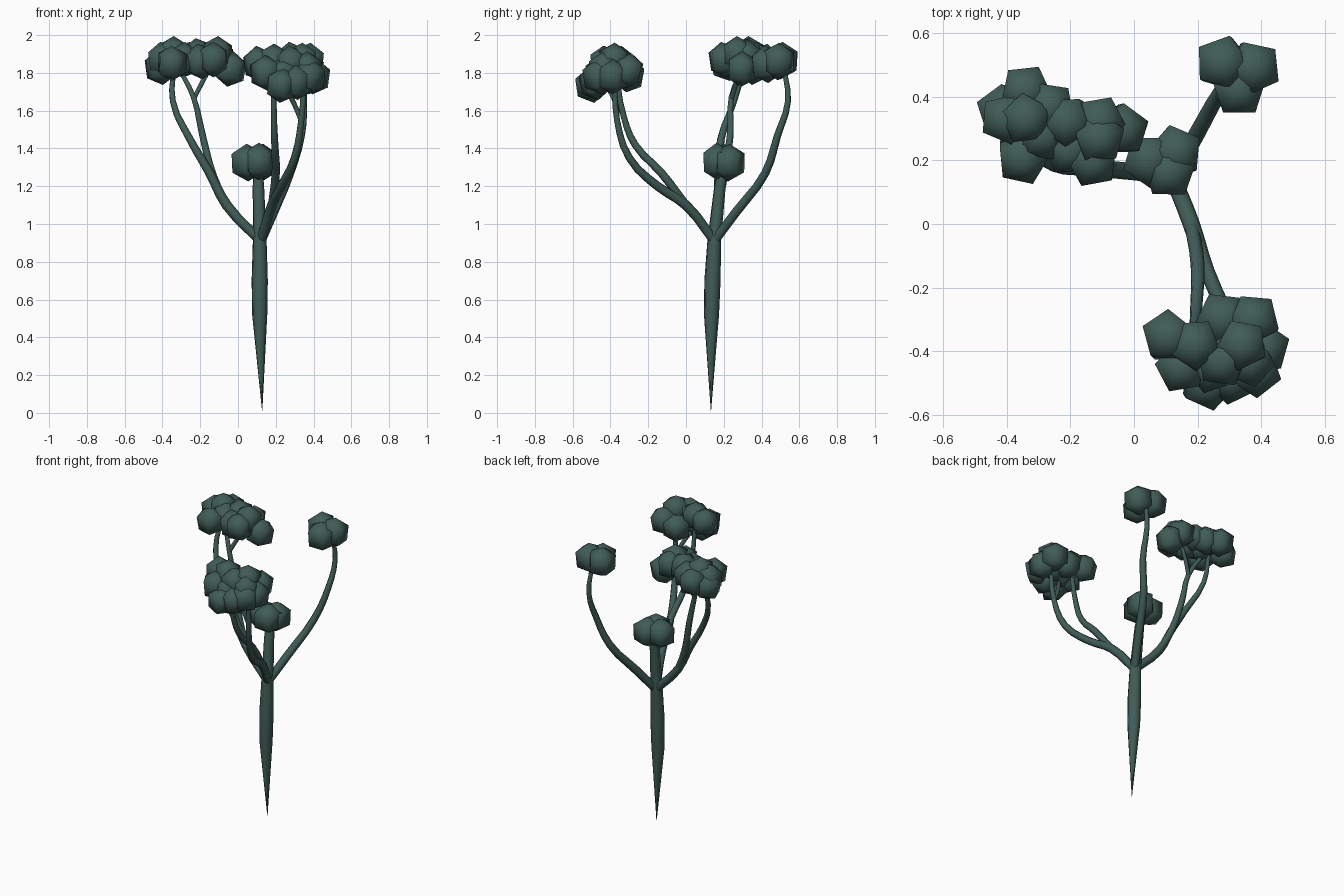
import bpy, bmesh, math, random
from mathutils import Matrix, Vector

cube = bpy.data.objects.get("Cube")
if cube:
    bpy.data.objects.remove(cube, do_unlink=True)
random.seed(4)

# Single colour
green = bpy.data.materials.new("dark grey green")
green.use_nodes = True
colour = (0.052, 0.108, 0.094, 1)
green.diffuse_color = colour
green.node_tree.nodes["Principled BSDF"].inputs["Base Color"].default_value = colour


def stalk(name, points, kind='BEZIER'):
    """Tapered eight-sided tube through (x, y, z, radius) points."""
    curve = bpy.data.curves.new(name, 'CURVE')
    curve.dimensions = '3D'
    curve.bevel_depth = 1
    curve.bevel_resolution = 2
    curve.resolution_u = 3
    curve.use_fill_caps = True
    spline = curve.splines.new(kind)
    knots = spline.bezier_points if kind == 'BEZIER' else spline.points
    knots.add(len(points) - 1)
    for knot, (x, y, z, r) in zip(knots, points):
        knot.radius = r
        if kind == 'BEZIER':
            knot.co = (x, y, z)
            knot.handle_left_type = knot.handle_right_type = 'AUTO'
        else:
            knot.co = (x, y, z, 1)
    curve.materials.append(green)
    obj = bpy.data.objects.new(name, curve)
    bpy.context.collection.objects.link(obj)
    bpy.ops.object.select_all(action='DESELECT')
    obj.select_set(True)
    bpy.context.view_layer.objects.active = obj
    bpy.ops.object.convert(target='MESH')
    bpy.ops.object.shade_smooth_by_angle(angle=math.radians(60))


def cluster(name, centres, size=0.1, upright=0.5):
    """Group of five-sided buds, leaning a little away from the middle."""
    bm = bmesh.new()
    middle = sum((Vector(c) for c in centres), Vector()) / len(centres)
    for c in centres:
        out = Vector(c) - middle
        lean = Vector((out.x, out.y, upright))
        turn = Vector((0, 0, 1)).rotation_difference(lean).to_matrix().to_4x4()
        spin = Matrix.Rotation(random.uniform(0, math.tau), 4, 'Z')
        bmesh.ops.create_uvsphere(bm, u_segments=5, v_segments=3, radius=size,
                                  matrix=Matrix.Translation(c) @ turn @ spin)
    for f in bm.faces:
        f.smooth = True
    mesh = bpy.data.meshes.new(name)
    bm.to_mesh(mesh)
    bm.free()
    mesh.materials.append(green)
    bpy.context.collection.objects.link(bpy.data.objects.new(name, mesh))


# Tapering root and central stem
stalk("trunk", [(.128, .132, .012, .001), (.115, .135, .52, .041), (.115, .14, .7, .044),
                (.115, .15, .92, .037), (.108, .18, 1.2, .031), (.105, .2, 1.3, .025)], 'POLY')

# Side branches
stalk("right_outer_branch", [(.12, .15, .91, .026), (-.06, .17, 1.1, .027), (-.15, .175, 1.27, .024),
                             (-.255, .185, 1.45, .02), (-.345, .255, 1.65, .016), (-.34, .31, 1.83, .013)])
stalk("right_inner_branch", [(-.06, .17, 1.1, .022), (-.13, .2, 1.25, .022), (-.19, .235, 1.48, .019),
                             (-.235, .24, 1.67, .015), (-.31, .3, 1.82, .012)])
stalk("right_twig", [(-.235, .24, 1.66, .013), (-.2, .26, 1.73, .013), (-.14, .28, 1.84, .012)])
stalk("back_branch", [(.12, .15, .91, .026), (.19, .27, 1.07, .026), (.275, .42, 1.27, .023),
                      (.335, .485, 1.47, .02), (.35, .54, 1.65, .016), (.34, .52, 1.82, .013)])
stalk("front_outer_branch", [(.12, .15, .91, .026), (.18, 0, 1.1, .027), (.23, -.15, 1.2, .024),
                             (.3, -.3, 1.35, .021), (.335, -.365, 1.55, .017), (.35, -.38, 1.77, .014)])
stalk("front_inner_branch", [(.18, 0, 1.1, .022), (.2, -.13, 1.27, .022), (.195, -.27, 1.42, .019),
                             (.19, -.33, 1.57, .016), (.19, -.37, 1.8, .013)])
stalk("front_twig", [(.335, -.365, 1.55, .014), (.3, -.37, 1.63, .013), (.24, -.43, 1.75, .012)])

# Bud clusters
cluster("centre_buds", [(.13, .225, 1.325), (.05, .2, 1.325), (.11, .165, 1.33)], upright=1)
cluster("back_buds", [(.28, .505, 1.865), (.375, .49, 1.86), (.33, .425, 1.845)])
cluster("right_outer_buds", [(-.34, .415, 1.86), (-.41, .355, 1.83), (-.35, .21, 1.85), (-.34, .33, 1.9),
                             (-.4, .33, 1.87), (-.27, .365, 1.87), (-.29, .28, 1.87)], .095)
cluster("right_inner_buds", [(-.21, .32, 1.89), (-.2, .235, 1.86), (-.11, .32, 1.88),
                             (-.13, .2, 1.87), (-.11, .27, 1.9), (-.04, .295, 1.82)], .095)
cluster("front_inner_buds", [(.11, -.355, 1.85), (.19, -.38, 1.86), (.15, -.45, 1.8),
                             (.23, -.5, 1.735), (.24, -.45, 1.79)], .095)
cluster("front_outer_buds", [(.28, -.3, 1.79), (.375, -.305, 1.81), (.405, -.39, 1.78), (.34, -.38, 1.865),
                             (.38, -.46, 1.78), (.28, -.43, 1.85), (.31, -.48, 1.75),
                             (.32, -.38, 1.79), (.36, -.43, 1.82)], .095)
